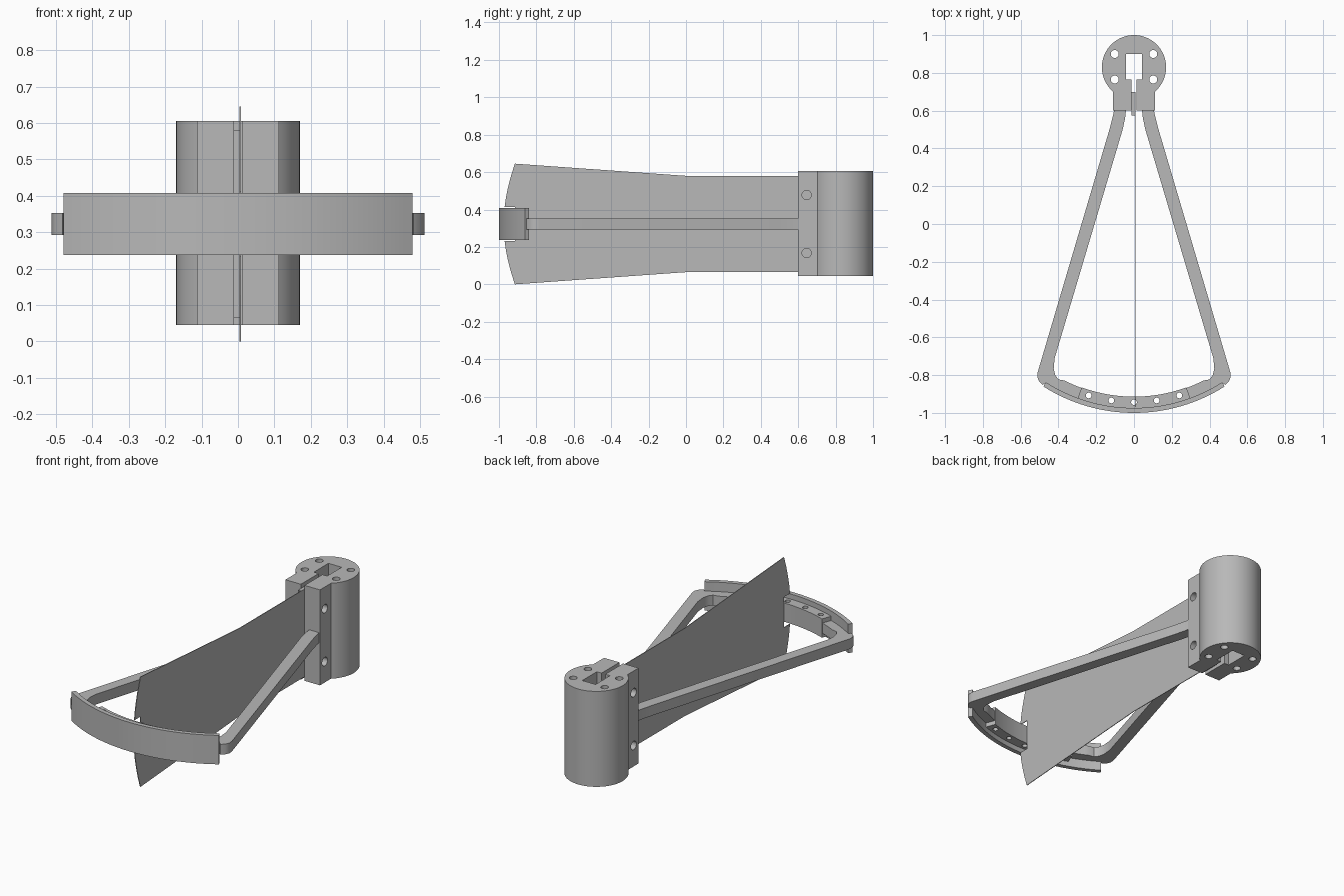
import bpy, bmesh
from math import sin, cos, asin, radians, pi
from mathutils import Matrix, Vector

if "Cube" in bpy.data.objects:
    bpy.data.objects.remove(bpy.data.objects["Cube"], do_unlink=True)

grey = bpy.data.materials.new("plain grey")
grey.use_nodes = True
grey.diffuse_color = (0.48, 0.48, 0.48, 1)
grey.node_tree.nodes["Principled BSDF"].inputs["Base Color"].default_value = (0.48, 0.48, 0.48, 1)

MID = 0.3225          # height of the symmetry plane
ARC_Y = -0.107        # centre of the curved end
HUB_Y, HUB_R = 0.83, 0.17


def new_object(name, bm):
    bmesh.ops.recalc_face_normals(bm, faces=bm.faces)
    mesh = bpy.data.meshes.new(name)
    bm.to_mesh(mesh)
    bm.free()
    mesh.materials.append(grey)
    obj = bpy.data.objects.new(name, mesh)
    bpy.context.collection.objects.link(obj)
    return obj


def extrude(name, outline, low, high, axis="z"):
    """Extrude a closed outline along z (points are x, y) or x (points are y, z)."""
    bm = bmesh.new()
    place = (lambda a, b: (a, b, low)) if axis == "z" else (lambda a, b: (low, a, b))
    face = bm.faces.new([bm.verts.new(place(a, b)) for a, b in outline])
    top = bmesh.ops.extrude_face_region(bm, geom=[face])["geom"]
    depth = high - low
    shift = Vector((0, 0, depth)) if axis == "z" else Vector((depth, 0, 0))
    bmesh.ops.translate(bm, vec=shift, verts=[v for v in top if isinstance(v, bmesh.types.BMVert)])
    return new_object(name, bm)


def arc(radius, start, end, steps=32, centre=ARC_Y):
    """Arc about x = 0, angles in radians measured from -y towards +x."""
    angles = [start + (end - start) * i / steps for i in range(steps + 1)]
    return [(radius * sin(a), centre - radius * cos(a)) for a in angles]


def mirrored(half):
    """Complete an outline whose right half runs towards x = 0."""
    return half + [(-x, y) for x, y in reversed(half)]


def drill(obj, places, radius, length, axis="Z"):
    bm = bmesh.new()
    turn = Matrix.Rotation(pi / 2, 4, "Y") if axis == "X" else Matrix()
    for place in places:
        bmesh.ops.create_cone(bm, cap_ends=True, segments=24, radius1=radius, radius2=radius,
                              depth=length, matrix=Matrix.Translation(place) @ turn)
    cutter = new_object("hole_cutter", bm)
    cutter.hide_render = True
    mod = obj.modifiers.new("holes", "BOOLEAN")
    mod.operation, mod.solver, mod.object = "DIFFERENCE", "EXACT", cutter
    bpy.context.view_layer.objects.active = obj
    bpy.ops.object.modifier_apply(modifier=mod.name)
    bpy.data.objects.remove(cutter, do_unlink=True)


# Clamp hub: round body, flat front block, keyed socket and clamping slit
block, slit = 0.112, 0.012
meet = asin(block / HUB_R)
right_side = [(slit, 0.6), (block, 0.6)] + arc(HUB_R, meet, pi, 40, HUB_Y)
left_side = [(-x, y) for x, y in reversed(right_side[:-1])]
socket = [(-slit, 0.765), (-0.043, 0.765), (-0.043, 0.9), (0.043, 0.9), (0.043, 0.765), (slit, 0.765)]
hub = extrude("clamp_hub", right_side + left_side + socket, 0.045, 0.605)
drill(hub, [(x, y, MID) for x in (-0.102, 0.102) for y in (0.765, 0.9)], 0.021, 1)
drill(hub, [(0, 0.645, MID + s * 0.155) for s in (-1, 1)], 0.025, 1, "X")

# Frame: two splayed arms joined by a curved end, as one open loop
end = radians(33)
inner_end = radians(27)
outer = [(0.105, 0.605), (0.112, 0.57), (0.13, 0.5), (0.51, -0.785),
         (0.512, -0.81), (0.503, -0.833), (0.482, -0.853)]
outer += arc(0.88, end, 0, 16)[:-1]
inner = [(0.042, 0.605), (0.047, 0.56), (0.06, 0.5), (0.42, -0.71),
         (0.425, -0.765), (0.417, -0.8), (0.4, -0.823)]
inner += arc(0.81, inner_end, 0, 16)[:-1]
frame = extrude("arm_frame", mirrored(outer) + mirrored(inner)[::-1], MID - 0.03, MID + 0.03)

# Raised mounting pad over the curved end
pad_end = asin(0.285 / 0.83)
pad = extrude("mounting_pad", arc(0.807, -pad_end, pad_end) + arc(0.87, pad_end, -pad_end),
              MID - 0.055, MID + 0.055)

# Row of five holes through frame and pad
row = [(x, ARC_Y - (0.836 ** 2 - x * x) ** 0.5, MID) for x in (-0.24, -0.12, 0, 0.12, 0.24)]
for part in (frame, pad):
    drill(part, row, 0.015, 0.5)

# Curved front band
band_end = asin(0.48 / 0.893)
band = extrude("front_band", arc(0.867, -band_end, band_end) + arc(0.893, band_end, -band_end),
               MID - 0.085, MID + 0.085)

# Thin upright vane, notched around the band
upper = [(0.7, 0.2575), (0.0, 0.2575), (-0.915, 0.3225), (-0.935, 0.26),
         (-0.952, 0.195), (-0.963, 0.14), (-0.97, 0.09), (-0.915, 0.09)]
profile = [(y, MID + h) for y, h in upper] + [(y, MID - h) for y, h in reversed(upper)]
vane = extrude("vane", profile, 0.004, 0.008, "x")

# Spacer strip holding the vane in the slit
strip = extrude("vane_spacer", [(-slit, 0.575), (0.004, 0.575), (0.004, 0.7), (-slit, 0.7)],
                MID - 0.2575, MID + 0.2575)

# Smooth the curved walls, keeping the edges sharp
for obj in (hub, frame, pad, band):
    bpy.ops.object.select_all(action="DESELECT")
    obj.select_set(True)
    bpy.context.view_layer.objects.active = obj
    bpy.ops.object.shade_smooth_by_angle(angle=radians(30))
